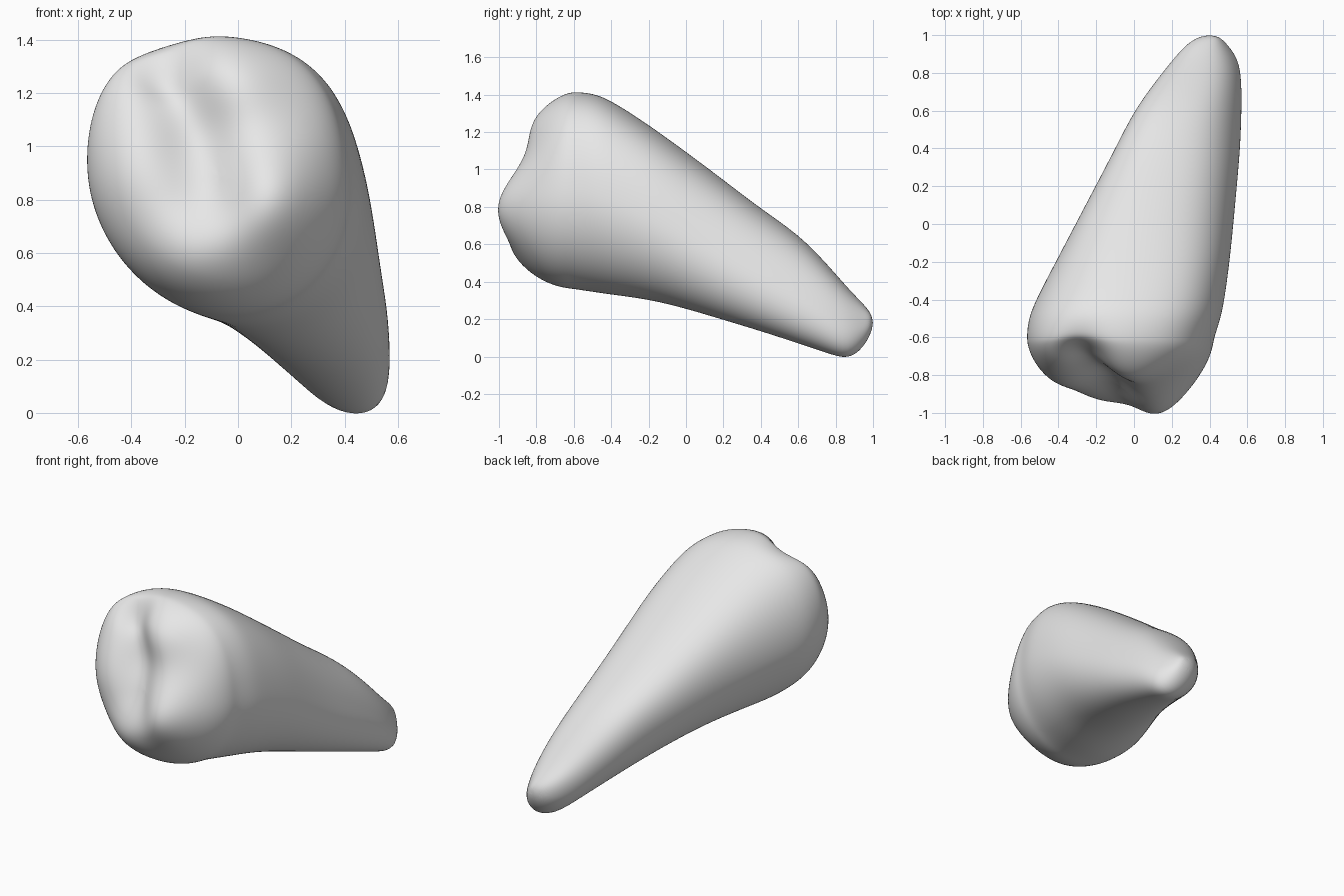
import bpy
import bmesh
import math
from mathutils import Vector

if "Cube" in bpy.data.objects:
    bpy.data.objects.remove(bpy.data.objects["Cube"], do_unlink=True)

SIDES = 48

# Root sections, crown to tip: y, x min, x max, z min, z max, twist in degrees
SECTIONS = [
    (-0.60, -0.57, 0.425, 0.36, 1.42, -6),
    (-0.50, -0.56, 0.46, 0.345, 1.41, -6),
    (-0.40, -0.52, 0.48, 0.33, 1.37, -7),
    (-0.20, -0.415, 0.507, 0.305, 1.24, -9),
    (0.00, -0.31, 0.527, 0.255, 1.095, -14),
    (0.20, -0.205, 0.545, 0.195, 0.945, -18),
    (0.40, -0.10, 0.563, 0.135, 0.79, -21),
    (0.60, 0.00, 0.57, 0.07, 0.655, -24),
    (0.75, 0.11, 0.57, 0.02, 0.50, -24),
    (0.87, 0.205, 0.555, -0.02, 0.36, -24),
    (0.95, 0.275, 0.495, 0.05, 0.28, -20),
    (0.99, 0.34, 0.455, 0.125, 0.23, -10),
]

# Chewing surface relief: x, z, height, spread
RELIEF = [
    (0.11, 0.81, 0.17, 0.17),     # right cusp
    (-0.01, 1.29, 0.085, 0.14),   # top cusp
    (-0.41, 0.90, 0.045, 0.16),   # left cusp
    (-0.20, 0.55, 0.07, 0.14),    # lower cusp
    (-0.22, 1.20, -0.07, 0.10),   # groove, from the rim inwards
    (-0.15, 1.03, -0.07, 0.10),
    (-0.09, 0.84, -0.06, 0.10),
]

# Notch where the groove crosses the rim
NOTCH = Vector((-0.27, -0.67, 1.31))
NOTCH_PUSH = Vector((0.01, 0.05, -0.085))
NOTCH_SPREAD = 0.085


def section(x0, x1, z0, z1, twist):
    """Slanted oval that fills the given box, fullest at the upper right."""
    pts = []
    for i in range(SIDES):
        t = math.tau * i / SIDES
        h = math.sin(t + math.radians(twist))
        if h > 0:
            full = 0.22 + 0.1 * math.cos(t)
            h *= 1 + full - full * h * h
        x = (x0 + x1) / 2 + (x1 - x0) / 2 * math.cos(t)
        z = (z0 + z1) / 2 + (z1 - z0) / 2 * h
        pts.append((x, z))
    return pts


def crown_y(x, z, s):
    """Depth of the crown face at ring scale s."""
    depth = 0.235 - 0.15 * (z - 0.9)
    for cx, cz, height, spread in RELIEF:
        d2 = (x - cx) ** 2 + (z - cz) ** 2
        depth += height * math.exp(-d2 / (2 * spread ** 2))
    return -0.6 - depth * (1 - s ** 3.8) ** 0.57


bm = bmesh.new()


def add_ring(points):
    return [bm.verts.new(p) for p in points]


def bridge(a, b):
    for i in range(SIDES):
        j = (i + 1) % SIDES
        bm.faces.new((a[i], a[j], b[j], b[i]))


def close(ring, point):
    pole = bm.verts.new(point)
    for i in range(SIDES):
        bm.faces.new((ring[i], ring[(i + 1) % SIDES], pole))


# Root: loft through the sections to a rounded tip
rings = [add_ring([(x, y, z) for x, z in section(*box)]) for y, *box in SECTIONS]
for a, b in zip(rings, rings[1:]):
    bridge(a, b)
close(rings[-1], (0.40, 1.0, 0.18))

# Crown: shrinking rings pushed out into cusps and a groove
_, x0, x1, z0, z1, twist = SECTIONS[0]
rim = section(x0, x1, z0, z1, twist)
mx, mz = (x0 + x1) / 2, (z0 + z1) / 2
last = rings[0]
for s in (0.985, 0.95, 0.9, 0.84, 0.77, 0.7, 0.62, 0.54, 0.46, 0.38, 0.3, 0.22, 0.14, 0.07):
    pts = [(mx + s * (x - mx), mz + s * (z - mz)) for x, z in rim]
    ring = add_ring([(x, crown_y(x, z, s), z) for x, z in pts])
    bridge(last, ring)
    last = ring
close(last, (mx, crown_y(mx, mz, 0), mz))

# Press the notch into the rim
for v in bm.verts:
    d2 = (v.co - NOTCH).length_squared
    v.co += NOTCH_PUSH * math.exp(-d2 / (2 * NOTCH_SPREAD ** 2))

bmesh.ops.recalc_face_normals(bm, faces=bm.faces)
for face in bm.faces:
    face.smooth = True
mesh = bpy.data.meshes.new("tooth")
bm.to_mesh(mesh)
bm.free()
tooth = bpy.data.objects.new("tooth", mesh)
bpy.context.collection.objects.link(tooth)

smooth = tooth.modifiers.new("smooth", 'SUBSURF')
smooth.levels = smooth.render_levels = 2

# Enamel colour
enamel = bpy.data.materials.new("light_grey_enamel")
enamel.use_nodes = True
colour = (0.8, 0.8, 0.8, 1.0)
enamel.diffuse_color = colour
enamel.node_tree.nodes["Principled BSDF"].inputs["Base Color"].default_value = colour
mesh.materials.append(enamel)
